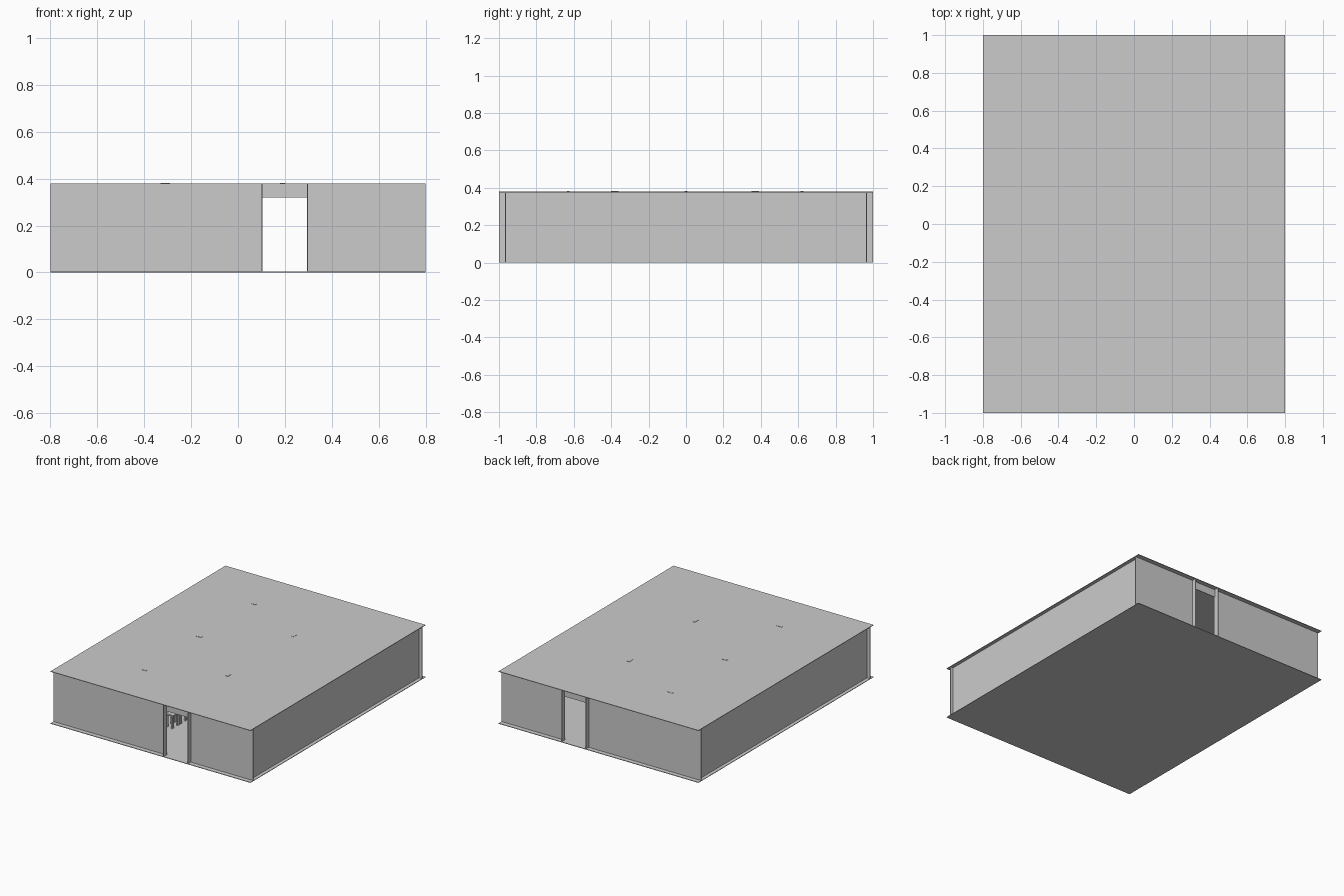
import bpy

if "Cube" in bpy.data.objects:
    bpy.data.objects.remove(bpy.data.objects["Cube"])

T = 0.004    # sheet thickness
H = 0.38     # building height
WY = 0.967   # front/back wall plane
WX = 0.775   # side wall plane
D0, D1 = 0.105, 0.295   # doorway
DOOR_H = 0.32


def box(name, x0, x1, y0, y1, z0, z1):
    bpy.ops.mesh.primitive_cube_add(size=1, location=((x0 + x1) / 2, (y0 + y1) / 2, (z0 + z1) / 2))
    ob = bpy.context.object
    ob.name = name
    ob.scale = (x1 - x0, y1 - y0, z1 - z0)
    bpy.ops.object.transform_apply(location=False, rotation=False, scale=True)
    return ob


# Floor and roof sheets
box("floor", -0.8, 0.8, -1, 1, 0, T)
box("roof", -0.8, 0.8, -1, 1, H - T, H)

for s, side in ((-1, "front"), (1, "back")):
    y0, y1 = sorted((s * WY, s * (WY - T)))
    # End walls with a doorway
    box(side + "_wall_left", -0.798, D0, y0, y1, T, H - T)
    box(side + "_wall_right", D1, 0.798, y0, y1, T, H - T)
    box(side + "_lintel", D0, D1, y0, y1, DOOR_H, H - T)
    # Door jamb plates standing proud of the wall
    j0, j1 = sorted((s * 0.999, s * 0.96))
    box(side + "_jamb_left", D0 - T, D0, j0, j1, T, H - T)
    box(side + "_jamb_right", D1, D1 + T, j0, j1, T, H - T)

# Side walls
for s, side in ((-1, "left"), (1, "right")):
    x0, x1 = sorted((s * WX, s * (WX - T)))
    box(side + "_wall", x0, x1, -WY + T, WY - T, T, H - T)

# Ceiling light mounts that just break through the roof
for x, y, w, d in ((-0.31, -0.63, 0.04, 0.015), (-0.31, 0, 0.04, 0.015), (-0.31, 0.62, 0.04, 0.015),
                   (0.19, -0.38, 0.02, 0.04), (0.19, 0.37, 0.02, 0.04)):
    box("light_mount", x - w / 2, x + w / 2, y - d / 2, y + d / 2, 0.335, H + 0.002)

# Seats seen through the front doorway
for y in (-0.57, -0.48):
    box("seat", -0.15, -0.09, y - 0.04, y + 0.03, 0.09, 0.1)
    for lx in (-0.145, -0.1):
        for ly in (y - 0.035, y + 0.025):
            box("seat_leg", lx - 0.005, lx + 0.005, ly - 0.01, ly + 0.01, T, 0.09)
